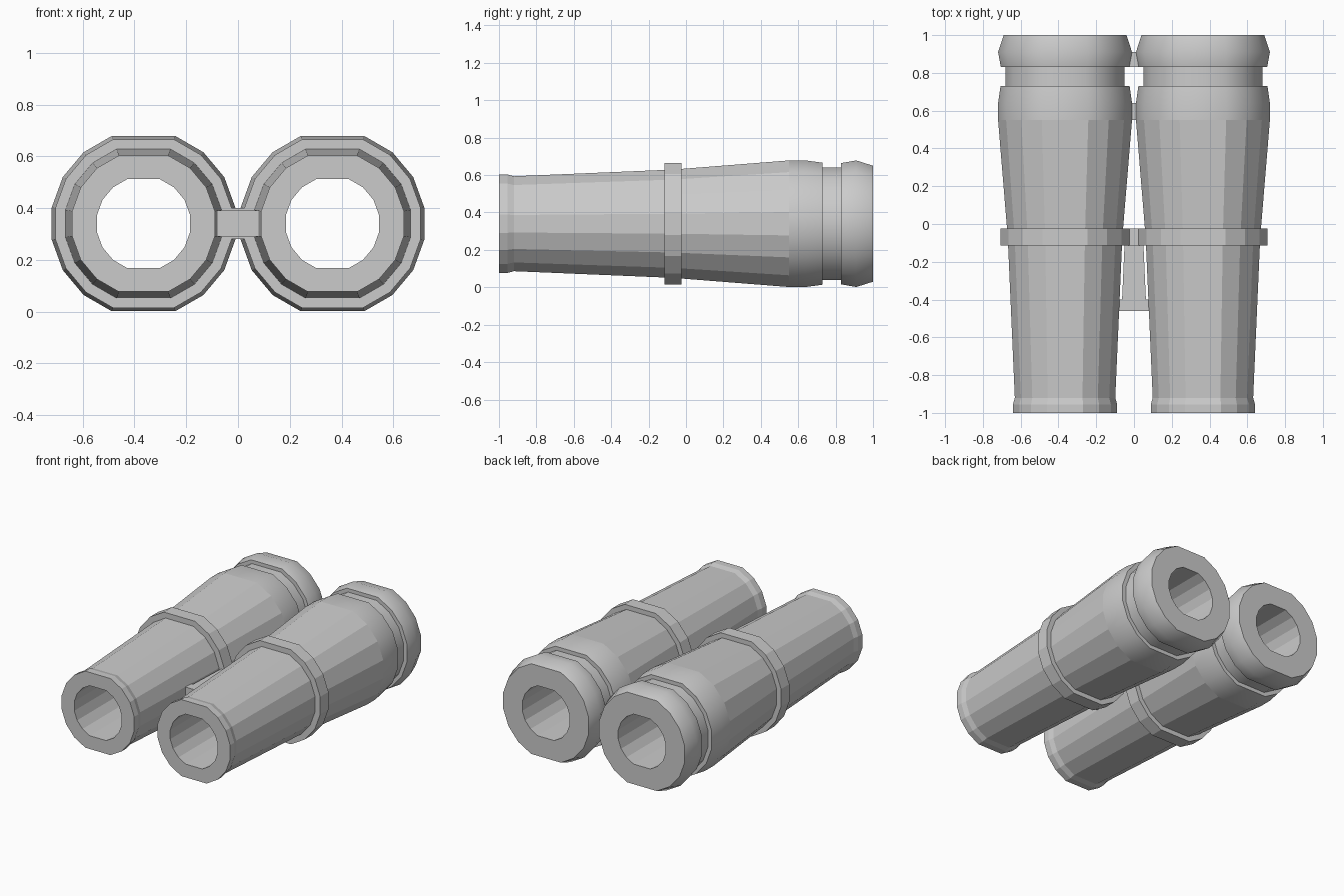
import bpy, bmesh, math

if "Cube" in bpy.data.objects:
    bpy.data.objects.remove(bpy.data.objects["Cube"])

CX, CZ = 0.365, 0.34
# 20-degree steps with the top and bottom points left out, giving broad flats
ANGLES = [math.radians(a) for a in range(10, 360, 20) if a not in (90, 270)]


def finish(name, bm, smooth_from=None):
    bmesh.ops.recalc_face_normals(bm, faces=bm.faces)
    if smooth_from is not None:
        for f in bm.faces:
            ys = [v.co.y for v in f.verts]
            f.smooth = min(ys) >= smooth_from and max(ys) - min(ys) > 1e-4
        for e in bm.edges:
            e.smooth = e.calc_face_angle(0) < math.radians(45)
    me = bpy.data.meshes.new(name)
    bm.to_mesh(me)
    bm.free()
    ob = bpy.data.objects.new(name, me)
    bpy.context.collection.objects.link(ob)
    return ob


def tube(name, cx, profile, smooth_from=None):
    """Closed (y, radius) profile swept round a barrel axis."""
    bm = bmesh.new()
    rings = [[bm.verts.new((cx + r * math.cos(a), y, CZ + r * math.sin(a)))
              for a in ANGLES] for y, r in profile]
    n = len(ANGLES)
    for i, ring in enumerate(rings):
        nxt = rings[(i + 1) % len(rings)]
        for j in range(n):
            k = (j + 1) % n
            bm.faces.new((ring[j], ring[k], nxt[k], nxt[j]))
    return finish(name, bm, smooth_from)


def bridge(name, sections, z0, z1):
    """Bar between the barrels from (y, half width) sections."""
    bm = bmesh.new()
    rings = [[bm.verts.new(p) for p in ((-w, y, z0), (w, y, z0), (w, y, z1), (-w, y, z1))]
             for y, w in sections]
    bm.faces.new(rings[0])
    bm.faces.new(rings[-1])
    for a, b in zip(rings, rings[1:]):
        for j in range(4):
            k = (j + 1) % 4
            bm.faces.new((a[j], a[k], b[k], b[j]))
    return finish(name, bm)


# Outer wall from eyepiece to objective, then the through bore
BARREL = [(-1, 0.28), (-0.955, 0.28), (-0.92, 0.27), (-0.07, 0.308), (0.55, 0.36),
          (0.64, 0.36), (0.73, 0.347), (0.73, 0.319), (0.83, 0.319), (0.83, 0.345),
          (0.91, 0.36), (1, 0.33), (1, 0.183), (-1, 0.183)]
COLLAR = [(-0.115, 0.346), (-0.025, 0.346), (-0.025, 0.29), (-0.115, 0.29)]

for side, s in (("left", -1), ("right", 1)):
    tube("barrel_" + side, s * CX, BARREL, smooth_from=0.54)
    tube("collar_" + side, s * CX, COLLAR)

# Hinge block, its tapering arm and the link between the collars
bridge("hinge_block", [(-0.46, 0.085), (-0.4, 0.085)], 0.29, 0.39)
bridge("hinge_arm", [(-0.4, 0.063), (-0.11, 0.05)], 0.29, 0.39)
bridge("collar_link", [(-0.115, 0.03), (-0.025, 0.03)], 0.28, 0.40)

# Small links between the objective housings
bridge("housing_link_inner", [(0.55, 0.012), (0.64, 0.012)], 0.28, 0.40)
bridge("housing_link_outer", [(0.83, 0.026), (0.91, 0.012)], 0.28, 0.40)
